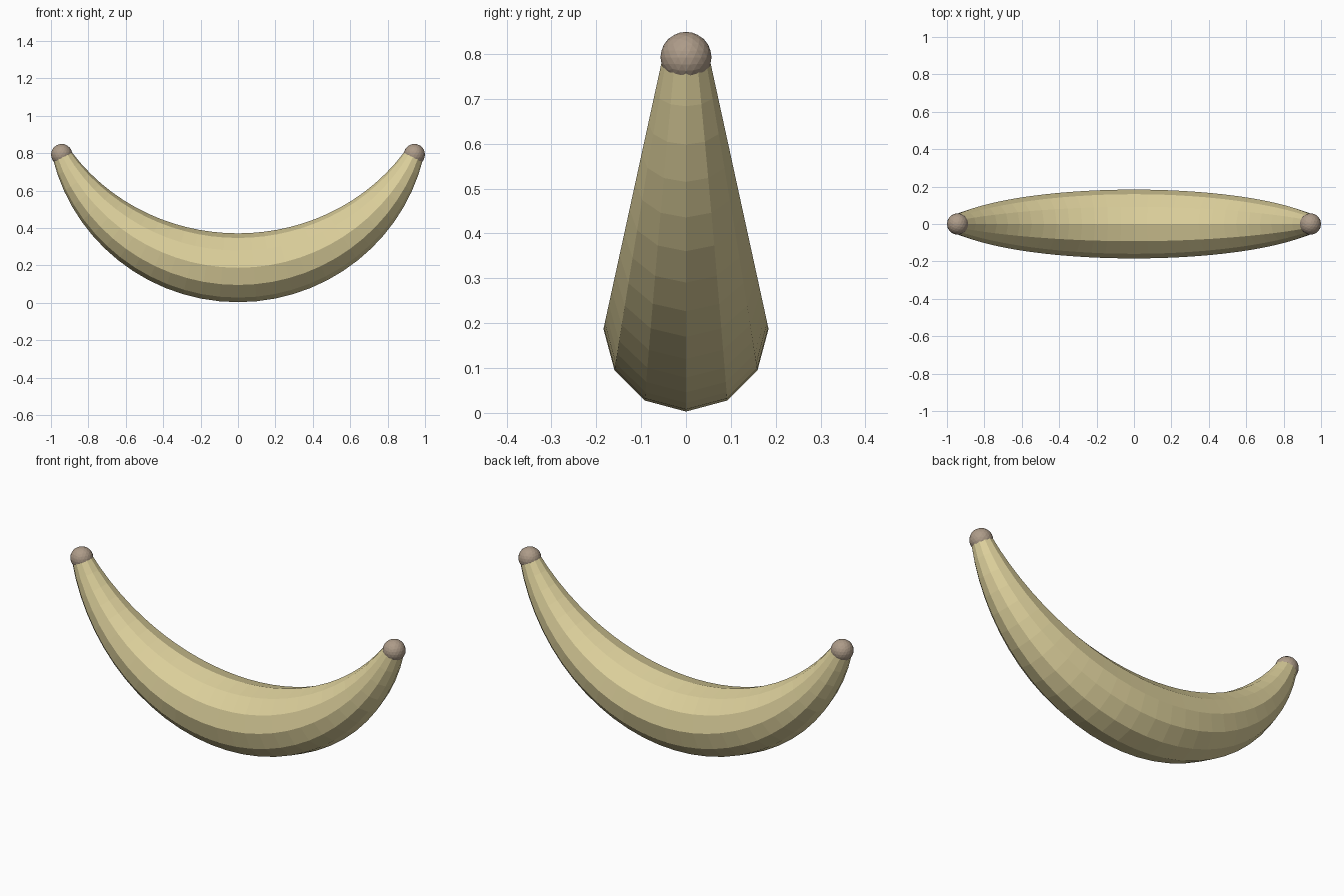
import bpy, bmesh, math
from mathutils import Vector

if "Cube" in bpy.data.objects:
    bpy.data.objects.remove(bpy.data.objects["Cube"])

R, MID_Z, HALF = 1.037, 0.187, math.radians(65.4)
SEGS, SIDES = 28, 12
R_MID, R_END = 0.184, 0.052


def material(name, rgb):
    m = bpy.data.materials.new(name)
    m.diffuse_color = (*rgb, 1)
    m.use_nodes = True
    m.node_tree.nodes["Principled BSDF"].inputs["Base Color"].default_value = m.diffuse_color
    return m


def finish(name, bm, mat):
    bmesh.ops.recalc_face_normals(bm, faces=bm.faces[:])
    me = bpy.data.meshes.new(name)
    bm.to_mesh(me)
    bm.free()
    me.materials.append(mat)
    ob = bpy.data.objects.new(name, me)
    bpy.context.collection.objects.link(ob)


def arc_point(a):
    return Vector((R * math.sin(a), 0, MID_Z + R * (1 - math.cos(a))))


peel = material("peel", (0.72, 0.63, 0.33))
tip = material("tip", (0.42, 0.33, 0.25))

# Fruit body: tapered twelve-sided tube swept along an arc
bm = bmesh.new()
rings = []
for i in range(SEGS + 1):
    a = HALF * (2 * i / SEGS - 1)
    drop = (1 - math.cos(a)) / (1 - math.cos(HALF))
    r = R_MID - (R_MID - R_END) * drop
    outward = Vector((math.sin(a), 0, -math.cos(a)))
    ring = []
    for k in range(SIDES):
        t = math.tau * k / SIDES
        ring.append(bm.verts.new(arc_point(a) + outward * r * math.cos(t)
                                 + Vector((0, r * math.sin(t), 0))))
    rings.append(ring)
for p, q in zip(rings, rings[1:]):
    for k in range(SIDES):
        n = (k + 1) % SIDES
        bm.faces.new((p[k], p[n], q[n], q[k]))
bm.faces.new(rings[0])
bm.faces.new(rings[-1])
finish("fruit_body", bm, peel)

# Round brown tips at both ends
for name, side in (("left_tip", -1), ("right_tip", 1)):
    bm = bmesh.new()
    bmesh.ops.create_icosphere(bm, subdivisions=3, radius=0.057)
    bmesh.ops.translate(bm, verts=bm.verts[:], vec=arc_point(side * HALF))
    finish(name, bm, tip)
